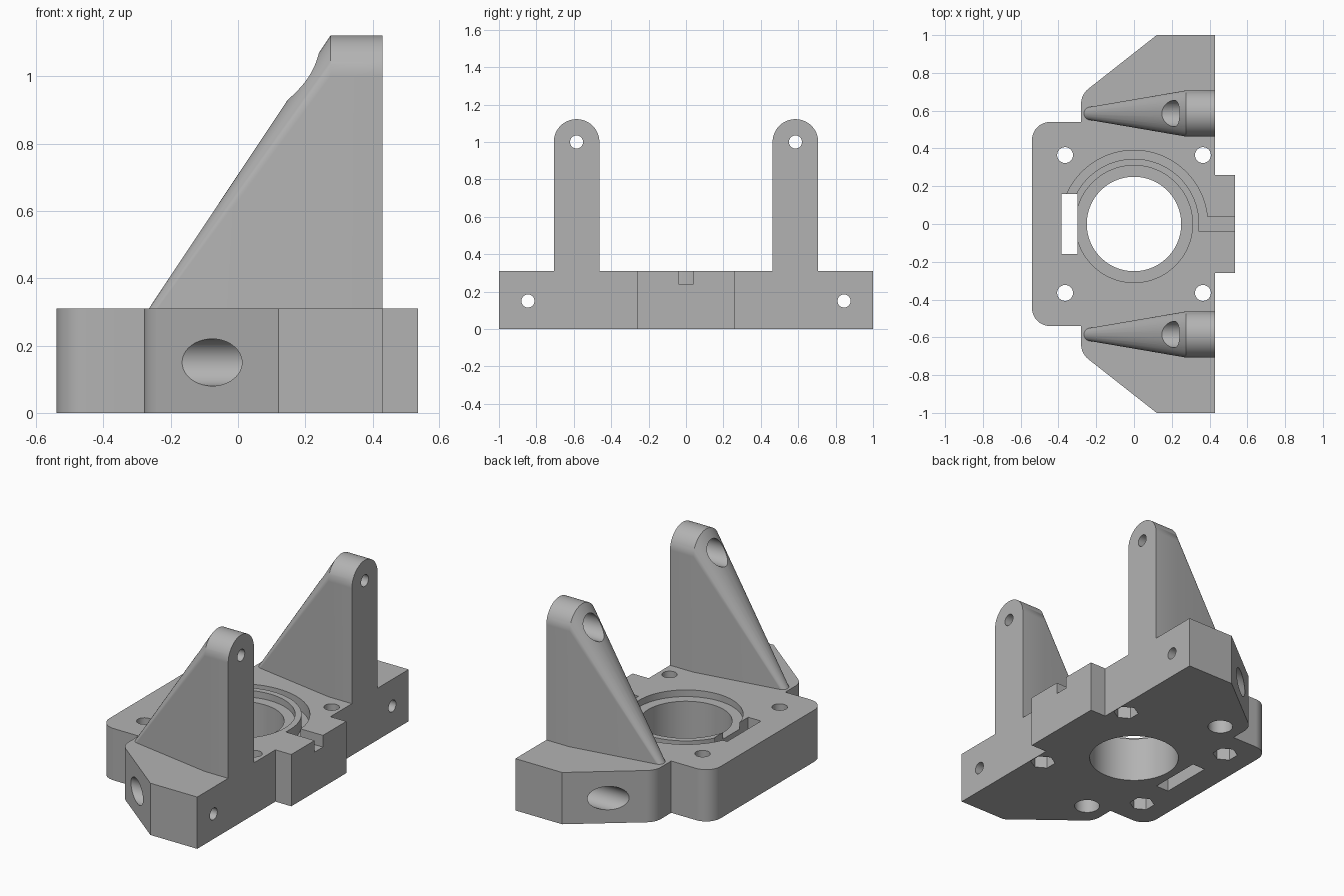
import bpy, bmesh
from math import pi, cos, sin
from mathutils import Matrix, Vector

cube = bpy.data.objects.get("Cube")
if cube:
    bpy.data.objects.remove(cube, do_unlink=True)

grey = bpy.data.materials.new("plain grey")
grey.use_nodes = True
colour = (0.45, 0.45, 0.45, 1)
grey.diffuse_color = colour
grey.node_tree.nodes["Principled BSDF"].inputs["Base Color"].default_value = colour

BASE_H = 0.31
POST_Y = 0.585


def add_object(name, bm):
    bmesh.ops.recalc_face_normals(bm, faces=bm.faces)
    mesh = bpy.data.meshes.new(name)
    bm.to_mesh(mesh)
    bm.free()
    mesh.materials.append(grey)
    obj = bpy.data.objects.new(name, mesh)
    bpy.context.collection.objects.link(obj)
    return obj


def prism(name, outline, z0, z1):
    bm = bmesh.new()
    face = bm.faces.new([bm.verts.new((x, y, z0)) for x, y in outline])
    up = bmesh.ops.extrude_face_region(bm, geom=[face])["geom"]
    bmesh.ops.translate(bm, vec=(0, 0, z1 - z0),
                        verts=[v for v in up if isinstance(v, bmesh.types.BMVert)])
    return add_object(name, bm)


def box(name, x0, x1, y0, y1, z0, z1):
    return prism(name, [(x0, y0), (x1, y0), (x1, y1), (x0, y1)], z0, z1)


def rod(name, start, end, radius, sides=48):
    """Cylinder between two points."""
    a, b = Vector(start), Vector(end)
    turn = Vector((0, 0, 1)).rotation_difference(b - a).to_matrix().to_4x4()
    bm = bmesh.new()
    bmesh.ops.create_cone(bm, cap_ends=True, segments=sides, radius1=radius, radius2=radius,
                          depth=(b - a).length, matrix=Matrix.Translation((a + b) / 2) @ turn)
    return add_object(name, bm)


def combine(target, tool, operation):
    mod = target.modifiers.new(operation.title(), "BOOLEAN")
    mod.operation, mod.solver, mod.object = operation, "EXACT", tool
    bpy.context.view_layer.objects.active = target
    bpy.ops.object.modifier_apply(modifier=mod.name)
    bpy.data.objects.remove(tool, do_unlink=True)


def cut(tool):
    combine(bracket, tool, "DIFFERENCE")


def arc(cx, cy, r, a0, a1, n=10):
    return [(cx + r * cos(a0 + (a1 - a0) * i / n), cy + r * sin(a0 + (a1 - a0) * i / n))
            for i in range(n + 1)]


# Base plate outline: one half, mirrored across y
half = [(0.535, 0.26), (0.43, 0.26), (0.43, 1), (0.12, 1)]
half += arc(-0.18, 0.637, 0.1, pi * 0.715, pi)
half += [(-0.28, 0.54)] + arc(-0.445, 0.445, 0.095, pi / 2, pi)
bracket = prism("mounting_bracket", half + [(x, -y) for x, y in reversed(half)], 0, BASE_H)

# Two tapered uprights, each the hull of a round-topped block and a thin foot
for side in (-1, 1):
    y = side * POST_Y
    bm = bmesh.new()
    for x in (0.275, 0.43):
        for dy, z in arc(0, 1, 0.122, 0, pi, 32) + [(-0.122, 0.2), (0.122, 0.2)]:
            bm.verts.new((x, y + dy, z))
    for x, fy in arc(-0.23, y, 0.035, 0, 2 * pi, 24)[:-1]:
        for z in (0.2, BASE_H):
            bm.verts.new((x, fy, z))
    hull = bmesh.ops.convex_hull(bm, input=bm.verts)
    loose = set(hull["geom_interior"]) | set(hull["geom_unused"])
    bmesh.ops.delete(bm, geom=[v for v in loose if isinstance(v, bmesh.types.BMVert)],
                     context="VERTS")
    bmesh.ops.dissolve_limit(bm, angle_limit=0.002, verts=bm.verts, edges=bm.edges)
    combine(bracket, add_object("upright", bm), "UNION")

# Central bore with its shallow seat
cut(rod("bore", (0, 0, -0.1), (0, 0, 0.5), 0.25, 96))
cut(rod("seat", (0, 0, 0.27), (0, 0, 0.5), 0.31, 96))

# Curved groove from the side channel round to the window
groove = arc(0, 0, 0.39, 0.1, pi - 0.43, 48) + arc(0, 0, 0.345, pi - 0.43, -0.116, 48)
groove += [(0.6, -0.04), (0.6, 0.04)]
cut(prism("groove", groove, 0.24, 0.5))
cut(box("window", -0.385, -0.3, -0.16, 0.16, -0.1, 0.5))

# Corner screw holes with hexagonal nut pockets below
for x in (-0.365, 0.365):
    for y in (-0.365, 0.365):
        cut(rod("screw_hole", (x, y, -0.1), (x, y, 0.5), 0.042, 32))
        cut(rod("nut_pocket", (x, y, -0.1), (x, y, 0.1), 0.07, 6))

for side in (-1, 1):
    # Stepped cross holes through the upright tops and the base wings
    for y, z in ((POST_Y, 1.0), (0.845, 0.15)):
        cut(rod("cross_hole", (-0.5, side * y, z), (0.6, side * y, z), 0.035, 32))
        cut(rod("counterbore", (-0.5, side * y, z), (0.32, side * y, z), 0.07))
    # Blind hole under each upright
    cut(rod("blind_hole", (-0.145, side * POST_Y, -0.1), (-0.145, side * POST_Y, 0.25), 0.07))

# Smooth curved walls, keep edges crisp
bpy.ops.object.select_all(action="DESELECT")
bracket.select_set(True)
bpy.context.view_layer.objects.active = bracket
bpy.ops.object.shade_smooth_by_angle(angle=0.5)
normals = bracket.modifiers.new("Weighted Normal", "WEIGHTED_NORMAL")
normals.keep_sharp = True
